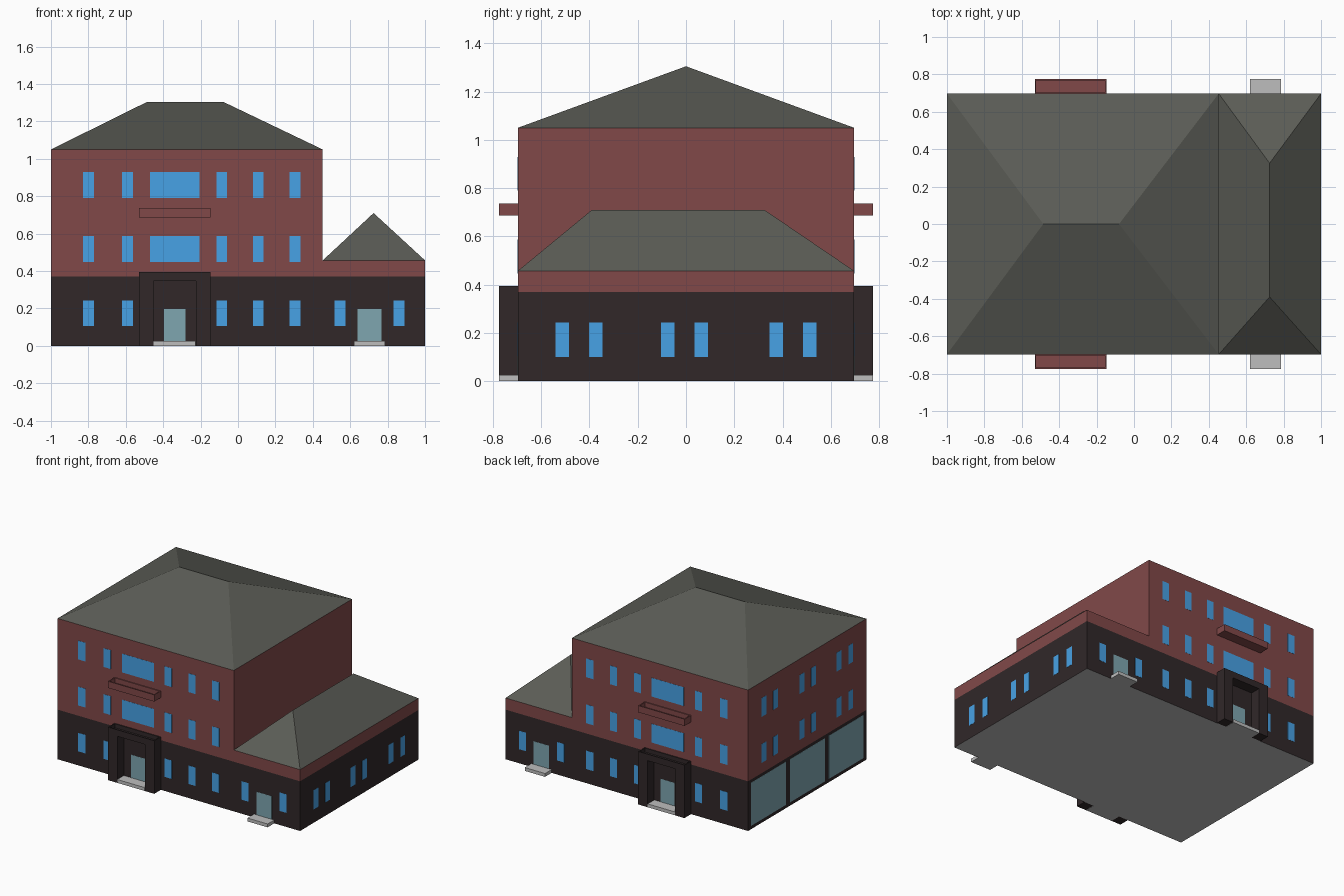
import bpy, bmesh

if "Cube" in bpy.data.objects:
    bpy.data.objects.remove(bpy.data.objects["Cube"])

def material(name, r, g, b):
    m = bpy.data.materials.new(name)
    m.diffuse_color = [((c + 0.055) / 1.055) ** 2.4 for c in (r, g, b)] + [1]
    m.use_nodes = True
    m.node_tree.nodes["Principled BSDF"].inputs["Base Color"].default_value = m.diffuse_color
    return m

BRICK = material("red brick", 0.505, 0.285, 0.285)
DARK = material("dark stone", 0.19, 0.155, 0.16)
ROOF = material("roof slate", 0.355, 0.36, 0.335)
GLASS = material("window blue", 0.28, 0.635, 0.90)
DOOR = material("door glass", 0.495, 0.65, 0.69)
STEP = material("pale stone", 0.745, 0.745, 0.745)

def finish(name, bm, mats, mirror=False):
    bmesh.ops.recalc_face_normals(bm, faces=bm.faces)
    me = bpy.data.meshes.new(name)
    bm.to_mesh(me)
    bm.free()
    for m in mats:
        me.materials.append(m)
    ob = bpy.data.objects.new(name, me)
    bpy.context.collection.objects.link(ob)
    if mirror:  # repeat the part on the back of the building
        mod = ob.modifiers.new("front to back", 'MIRROR')
        mod.use_axis = (False, True, False)
        mod.use_mirror_merge = False
    return ob

def add_box(bm, x0, x1, y0, y1, z0, z1):
    for v in bmesh.ops.create_cube(bm, size=1)["verts"]:
        v.co = (x1 if v.co.x > 0 else x0, y1 if v.co.y > 0 else y0, z1 if v.co.z > 0 else z0)

def boxes(name, mat, items, mirror=False):
    bm = bmesh.new()
    for b in items:
        add_box(bm, *b)
    return finish(name, bm, [mat], mirror)

def tray(name, mat, dims, wall, depth):
    # box with a sunken top
    bm = bmesh.new()
    add_box(bm, *dims)
    bm.normal_update()
    top = [f for f in bm.faces if f.normal.z > 0.9]
    bmesh.ops.inset_region(bm, faces=top, thickness=wall)
    ret = bmesh.ops.extrude_discrete_faces(bm, faces=top)
    for v in ret["faces"][0].verts:
        v.co.z -= depth
    return finish(name, bm, [mat], True)

def hip_roof(name, x0, x1, z, ridge):
    bm = bmesh.new()
    a, b, c, d = [bm.verts.new(p) for p in ((x0, -W, z), (x1, -W, z), (x1, W, z), (x0, W, z))]
    e, f = [bm.verts.new(p) for p in ridge]
    if ridge[0][1] == ridge[1][1]:  # ridge along x
        faces = [(a, b, f, e), (c, d, e, f), (d, a, e), (b, c, f)]
    else:                           # ridge along y
        faces = [(a, b, e), (b, c, f, e), (c, d, f), (d, a, e, f)]
    for q in faces + [(d, c, b, a)]:
        bm.faces.new(q)
    return finish(name, bm, [ROOF])

W = 0.697   # half depth
T = 0.001   # plate thickness
X = 0.453   # main block meets wing
P = -0.775  # front of portico, balcony and steps

# ground storey with a pale underside
ground = boxes("ground_storey", DARK, [(-1, 1, -W, W, 0, 0.37)])
ground.data.materials.append(STEP)
for p in ground.data.polygons:
    p.material_index = 1 if p.normal.z < -0.5 else 0

# brick storeys
boxes("main_upper_storeys", BRICK, [(-1, X, -W, W, 0.37, 1.05)])
boxes("wing_brick_band", BRICK, [(X, 1, -W, W, 0.37, 0.457)])

# hipped roofs
hip_roof("main_roof", -1, X, 1.05, [(-0.485, 0, 1.305), (-0.08, 0, 1.305)])
hip_roof("wing_roof", X, 1, 0.457, [(0.725, -0.39, 0.71), (0.725, 0.325, 0.71)])

# front and back windows
LOW, MID, TOP = (0.105, 0.243), (0.447, 0.587), (0.79, 0.93)
columns = [-0.8, -0.59, -0.087, 0.108, 0.305]
wins = []
for rows, cols in (((LOW, MID, TOP), columns), ((LOW,), [0.545, 0.86])):
    for z in rows:
        wins += [(x - 0.029, x + 0.029, -W - T, -W, *z) for x in cols]
wins += [(-0.47, -0.205, -W - T, -W, *z) for z in (MID, TOP)]
boxes("facade_windows", GLASS, wins, True)

# paired side windows
pairs = (-0.512, -0.373, -0.075, 0.063, 0.373, 0.512)
boxes("wing_side_windows", GLASS, [(1, 1 + T, y - 0.028, y + 0.028, 0.1, 0.243) for y in pairs])
boxes("left_side_windows", GLASS,
      [(-1 - T, -1, y - 0.028, y + 0.028, *z) for y in pairs for z in (MID, TOP)])

# large glazed panels on the left side
boxes("left_glazing", DOOR, [(-1 - T, -1, y - 0.205, y + 0.205, 0.025, 0.347) for y in (-0.457, 0, 0.457)])

# doors and steps
boxes("doors", DOOR, [(-0.395, -0.28, -W - T, -W, 0.025, 0.197),
                      (0.64, 0.767, -W - T, -W, 0.025, 0.197)], True)
boxes("door_steps", STEP, [(-0.453, -0.227, P, -W, 0, 0.025),
                           (0.62, 0.787, P, -W, 0, 0.025)], True)

# entrance portico and balcony
boxes("portico_jambs", DARK, [(-0.53, -0.453, P, -W, 0, 0.347),
                              (-0.225, -0.148, P, -W, 0, 0.347)], True)
tray("portico_lintel", DARK, (-0.53, -0.148, P, -W, 0.347, 0.395), 0.01, 0.03)
tray("balcony", BRICK, (-0.53, -0.148, P, -W, 0.687, 0.737), 0.01, 0.035)
